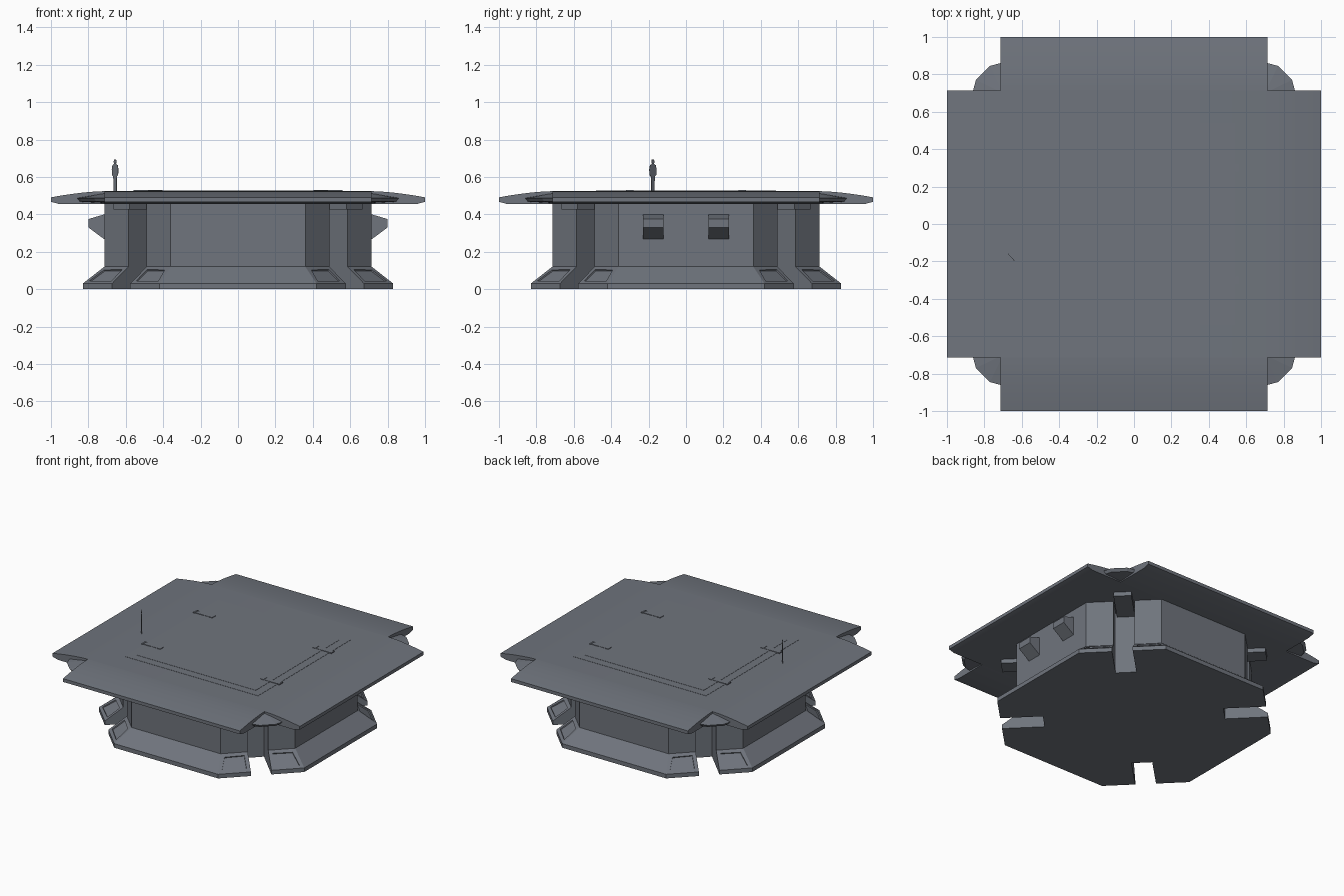
import bpy, bmesh, math
from mathutils import Vector, Matrix

if "Cube" in bpy.data.objects:
    bpy.data.objects.remove(bpy.data.objects["Cube"])


def material(name, rgb):
    m = bpy.data.materials.new(name)
    m.diffuse_color = (*rgb, 1)
    m.use_nodes = True
    m.node_tree.nodes["Principled BSDF"].inputs["Base Color"].default_value = m.diffuse_color
    return m


GREY = material("steel_grey", (0.16, 0.176, 0.205))


def finish(name, bm, smooth=False):
    bmesh.ops.recalc_face_normals(bm, faces=bm.faces)
    me = bpy.data.meshes.new(name)
    bm.to_mesh(me)
    bm.free()
    me.materials.append(GREY)
    ob = bpy.data.objects.new(name, me)
    bpy.context.collection.objects.link(ob)
    if smooth:
        bpy.context.view_layer.objects.active = ob
        ob.select_set(True)
        bpy.ops.object.shade_smooth_by_angle(angle=math.radians(20))
        ob.select_set(False)
    return ob


def loft(bm, rings):
    """Join closed rings of points and cap both ends."""
    vs = [[bm.verts.new(p) for p in r] for r in rings]
    n = len(vs[0])
    for a, b in zip(vs, vs[1:]):
        for i in range(n):
            bm.faces.new((a[i], a[(i + 1) % n], b[(i + 1) % n], b[i]))
    bm.faces.new(vs[0][::-1])
    bm.faces.new(vs[-1])


def box(name, x, y, z, turn=0):
    bm = bmesh.new()
    loft(bm, [[(x[0], y[0], h), (x[1], y[0], h), (x[1], y[1], h), (x[0], y[1], h)] for h in z])
    bm.transform(Matrix.Rotation(turn, 4, 'Z'))
    return finish(name, bm)


def prism(name, profile, y0, y1, turn=0, smooth=False):
    """Extrude an (x, z) profile along y, then turn about z."""
    bm = bmesh.new()
    loft(bm, [[(x, y, z) for x, z in profile] for y in (y0, y1)])
    bm.transform(Matrix.Rotation(turn, 4, 'Z'))
    return finish(name, bm, smooth)


# Base: octagon with flared foot and a slot in each diagonal side
def base_ring(w, k, z):
    u, t = Vector((1, 1, 0)).normalized(), Vector((-1, 1, 0)).normalized()
    outer, inner, h = (w + k) / math.sqrt(2), 0.60, 0.069
    corner = [Vector((w, k, 0)), u * outer - t * h, u * inner - t * h,
              u * inner + t * h, u * outer + t * h, Vector((k, w, 0))]
    ring = []
    for q in range(4):
        ring += [Matrix.Rotation(q * math.pi / 2, 3, 'Z') @ p + Vector((0, 0, z)) for p in corner]
    return ring


bm = bmesh.new()
loft(bm, [base_ring(0.83, 0.42, 0), base_ring(0.83, 0.42, 0.03),
          base_ring(0.715, 0.36, 0.12), base_ring(0.715, 0.36, 0.457)])
bmesh.ops.recalc_face_normals(bm, faces=bm.faces)
panels = [f for f in bm.faces if 0.3 < f.normal.z < 0.95
          and min(abs(f.normal.x), abs(f.normal.y)) > 0.3]
bmesh.ops.inset_individual(bm, faces=panels, thickness=0.036, depth=0)
bmesh.ops.inset_individual(bm, faces=panels, thickness=0.001, depth=-0.008)
finish("base", bm)

# Deck: cross-shaped slab whose four edges curve down
T, E, TOP, LOW = 0.715, 1.0, 0.524, 0.455
curve = [(T + (E - T) * i / 8, TOP - 0.033 * (i / 8) ** 1.6) for i in range(9)]
half = curve + [(E, LOW + 0.012), (0.955, LOW)]
prism("deck_main", half + [(-x, z) for x, z in half[::-1]], -T, T, 0, True)
for s in (1, -1):
    prism("deck_flap", [(T, LOW)] + half, -T, T, s * math.pi / 2, True)

# Fill pieces in the four deck corners
for q in range(4):
    bm = bmesh.new()
    pts = [(0.70, 0.70, 0.515), (0.70, 0.70, 0.46)]
    for a, b in ((0.86, 0.715), (0.845, 0.77), (0.77, 0.845), (0.715, 0.86)):
        pts += [(a, b, 0.487), (a - 0.012, b - 0.012, 0.468)]
    for p in pts:
        bm.verts.new(p)
    bmesh.ops.convex_hull(bm, input=bm.verts)
    bm.transform(Matrix.Rotation(q * math.pi / 2, 4, 'Z'))
    finish("corner_fill", bm)
    # Support arm above each slot
    box("support_arm", (0.55, 0.88), (-0.06, 0.06), (0.425, 0.458),
        math.pi / 4 + q * math.pi / 2)

# Low raised landing panels
for size, z in ((0.54, 0.5255), (0.48, 0.527)):
    box("landing_panel", (-size, size), (-size, size), (0.515, z))

# Clips across the panel border
for sx in (1, -1):
    for sy in (1, -1):
        y = (sy * 0.3 - 0.02, sy * 0.3 + 0.02)
        for a, b, z, d in ((0.405, 0.43, 0.531, 0), (0.545, 0.558, 0.531, 0), (0.43, 0.545, 0.529, 0.003)):
            box("deck_clip", sorted((sx * a, sx * b)), (y[0] + d, y[1] - d), (0.515, z))

# Side vents on left and right walls
for turn in (0, math.pi):
    for y in (-0.175, 0.175):
        prism("side_vent", [(0.70, 0.403), (0.715, 0.40), (0.80, 0.375), (0.80, 0.33),
                            (0.715, 0.267), (0.70, 0.267)], y - 0.055, y + 0.055, turn)

# Flat standing figure for scale
outline = [(0.002, 0), (0.012, 0), (0.012, 0.05), (0.015, 0.08), (0.023, 0.085), (0.026, 0.115),
           (0.021, 0.138), (0.007, 0.146), (0.011, 0.158), (0.007, 0.17)]
bm = bmesh.new()
loft(bm, [[(x, y, z) for x, z in outline + [(-x, z) for x, z in outline[::-1]]]
          for y in (-0.001, 0.001)])
bm.transform(Matrix.Translation((-0.657, -0.177, TOP)) @ Matrix.Rotation(-math.radians(48), 4, 'Z'))
finish("scale_figure", bm)
